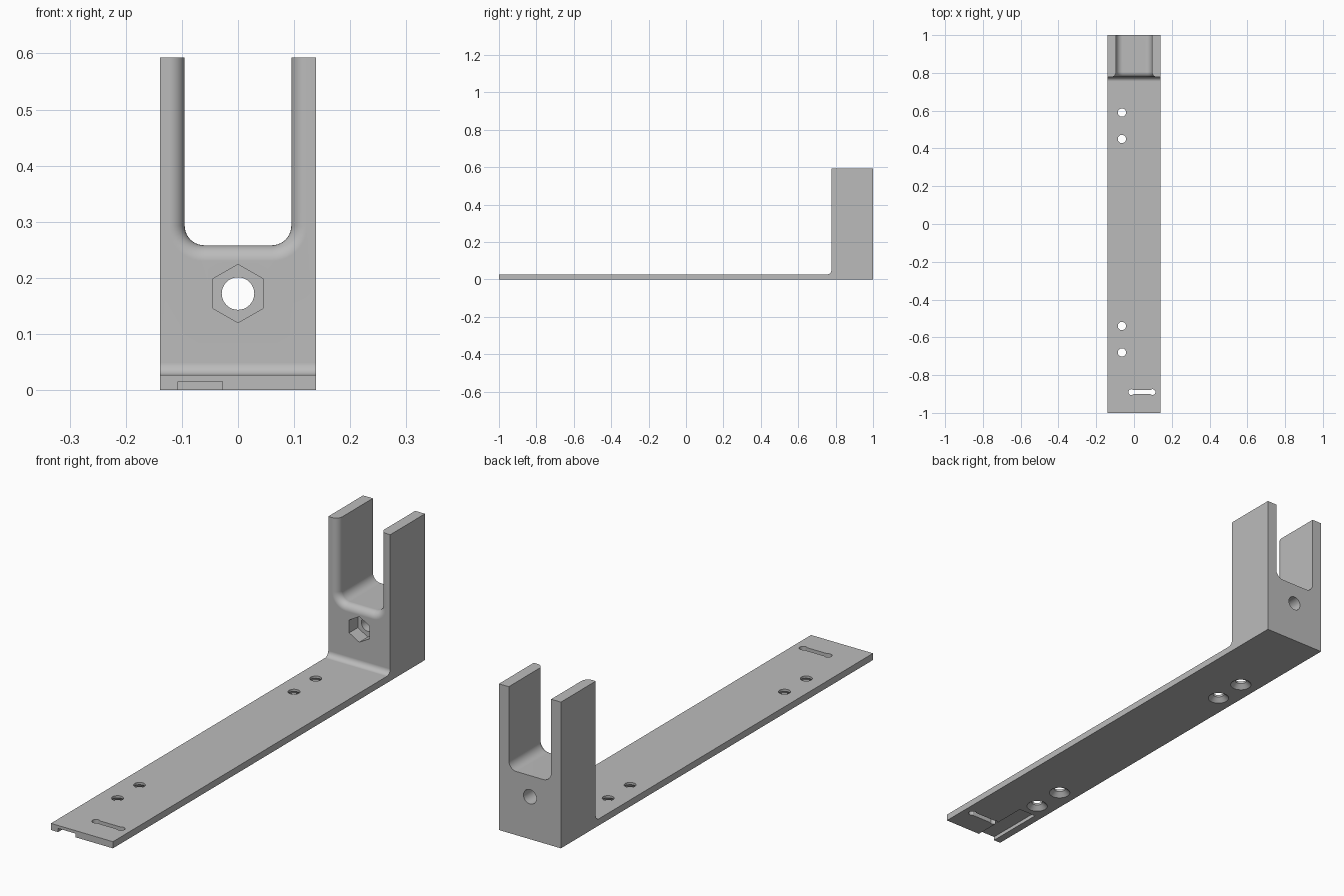
import bpy
import bmesh
from math import sin, cos, pi

if "Cube" in bpy.data.objects:
    bpy.data.objects.remove(bpy.data.objects["Cube"])

HALF_W = 0.139          # half width of the bracket
PLATE = 0.027           # plate thickness
TOP = 0.593             # top of the fork arms
FACE_Y = 0.777          # front face of the upright block

grey = bpy.data.materials.new("plain grey")
grey.use_nodes = True
grey.diffuse_color = (0.5, 0.5, 0.5, 1)
grey.node_tree.nodes["Principled BSDF"].inputs["Base Color"].default_value = grey.diffuse_color


def loft(name, rings):
    """Closed solid through a list of equal-length point rings."""
    bm = bmesh.new()
    loops = [[bm.verts.new(p) for p in ring] for ring in rings]
    n = len(loops[0])
    for a, b in zip(loops, loops[1:]):
        for i in range(n):
            j = (i + 1) % n
            bm.faces.new((a[i], a[j], b[j], b[i]))
    bm.faces.new(loops[0])
    bm.faces.new(loops[-1])
    bmesh.ops.recalc_face_normals(bm, faces=bm.faces)
    mesh = bpy.data.meshes.new(name)
    bm.to_mesh(mesh)
    bm.free()
    mesh.materials.append(grey)
    obj = bpy.data.objects.new(name, mesh)
    bpy.context.collection.objects.link(obj)
    return obj


def arc(cx, cy, r, start, end, steps=10):
    angles = [start + (end - start) * i / steps for i in range(steps + 1)]
    return [(cx + r * cos(a), cy + r * sin(a)) for a in angles]


def ring_z(x, y, r, z, sides=32):
    return [(px, py, z) for px, py in arc(x, y, r, 0, 2 * pi, sides)[:-1]]


def ring_y(z, r, y, sides=32):
    return [(px, y, pz) for px, pz in arc(0, z, r, pi / 2, 2.5 * pi, sides)[:-1]]


def box(name, x0, x1, y0, y1, z0, z1):
    return loft(name, [[(x0, y0, z), (x1, y0, z), (x1, y1, z), (x0, y1, z)]
                       for z in (z0, z1)])


# Body: L-shaped side profile with a filleted inner corner
FILLET = 0.022
profile = [(-1, 0), (1, 0), (1, TOP), (FACE_Y, TOP)]
profile += arc(FACE_Y - FILLET, PLATE + FILLET, FILLET, 0, -pi / 2)
profile.append((-1, PLATE))
body = loft("bracket_body", [[(x, y, z) for y, z in profile] for x in (-HALF_W, HALF_W)])

cutters = []

# Fork slot: round lower corners, rounded-over front edge
ROUND = 0.028


def slot_ring(y, grow):
    r = 0.035 + grow
    pts = [(-0.06 - r, 0.7)]
    pts += arc(-0.06, 0.293, r, pi, 1.5 * pi)
    pts += arc(0.06, 0.293, r, 1.5 * pi, 2 * pi)
    pts.append((0.06 + r, 0.7))
    return [(x, y, z) for x, z in pts]


rings = [slot_ring(FACE_Y - 0.03, ROUND)]
for i in range(9):
    a = pi / 2 * (1 - i / 8)
    rings.append(slot_ring(FACE_Y + ROUND * (1 - sin(a)), ROUND * (1 - cos(a))))
rings.append(slot_ring(1.05, 0))
cutters.append(loft("slot_cutter", rings))

# Hexagonal nut pocket and bolt hole
cutters.append(loft("nut_cutter", [ring_y(0.172, 0.052, y, 6)
                                   for y in (FACE_Y - 0.02, FACE_Y + 0.055)]))
cutters.append(loft("bolt_cutter", [ring_y(0.172, 0.029, y) for y in (FACE_Y - 0.01, 1.05)]))

# Screw holes, countersunk from below
for y in (0.59, 0.45, -0.54, -0.68):
    steps = ((0.041, -0.02), (0.041, 0), (0.022, 0.018), (0.022, 0.06))
    cutters.append(loft("screw_cutter", [ring_z(-0.064, y, r, z) for r, z in steps]))

# Strap slot with relieved ends
cutters.append(box("strap_cutter", -0.014, 0.098, -0.901, -0.879, -0.02, 0.06))
for x in (-0.014, 0.098):
    cutters.append(loft("strap_end_cutter", [ring_z(x, -0.89, 0.0155, z, 16)
                                             for z in (-0.03, 0.07)]))

# Shallow channel under the front end
cutters.append(box("channel_cutter", -0.107, -0.028, -1.05, -0.745, -0.03, 0.015))

bpy.context.view_layer.objects.active = body
for cutter in cutters:
    cutter.hide_render = True
    mod = body.modifiers.new("cut", "BOOLEAN")
    mod.operation = "DIFFERENCE"
    mod.solver = "EXACT"
    mod.object = cutter
    bpy.ops.object.modifier_apply(modifier=mod.name)
    bpy.data.objects.remove(cutter)

# Smooth curved faces, crisp edges
bpy.ops.object.select_all(action="DESELECT")
body.select_set(True)
bpy.ops.object.shade_smooth_by_angle(angle=pi / 6)
normals = body.modifiers.new("even_normals", "WEIGHTED_NORMAL")
normals.keep_sharp = True
